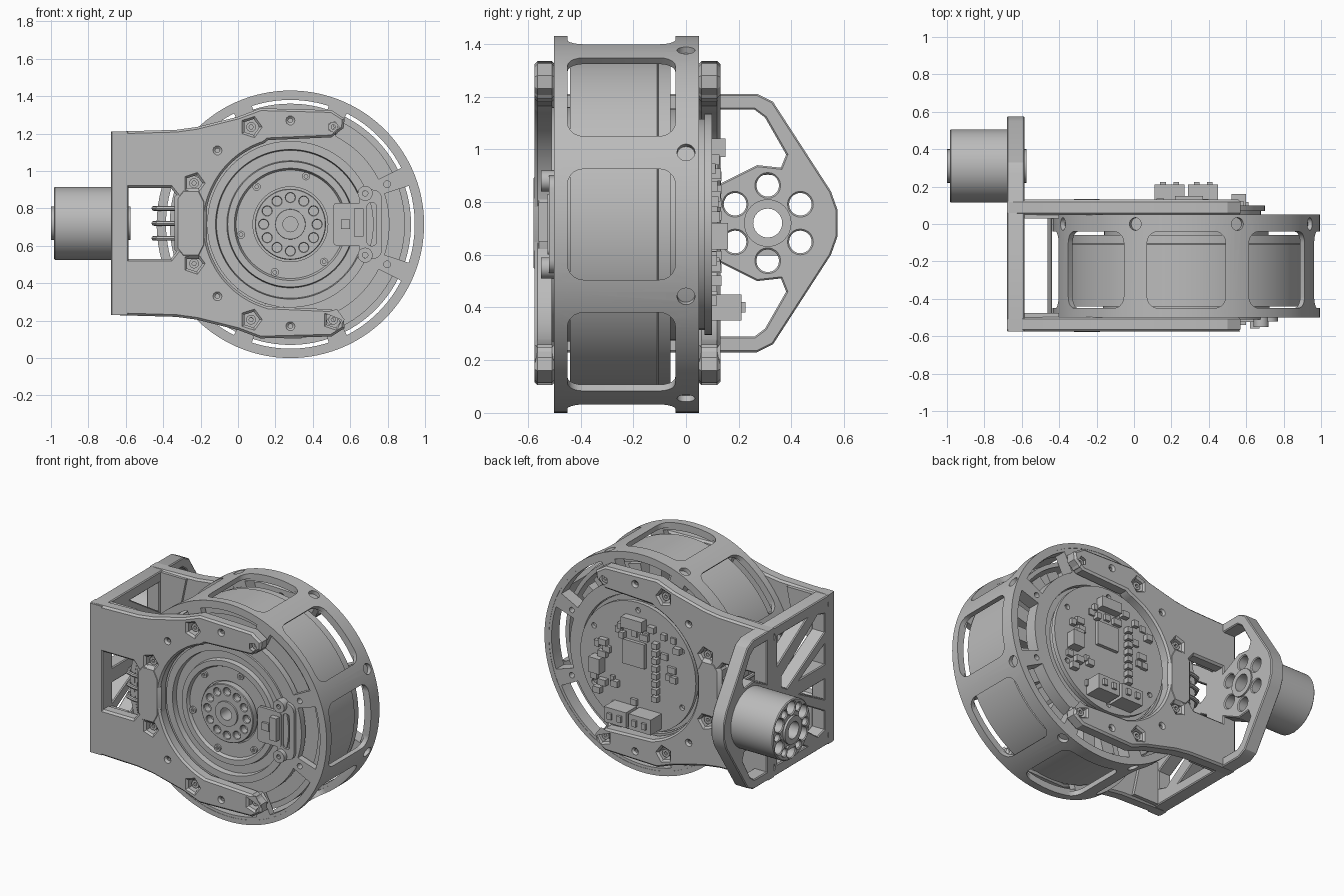
import bpy, bmesh, math, random
from math import sin, cos, pi, radians
from mathutils import Matrix, Vector

if "Cube" in bpy.data.objects:
    bpy.data.objects.remove(bpy.data.objects["Cube"], do_unlink=True)

random.seed(4)
CX, CZ = 0.28, 0.715          # motor axis, parallel to y
grey = bpy.data.materials.new("metal grey")
grey.diffuse_color = (0.5, 0.5, 0.5, 1)
grey.use_nodes = True
grey.node_tree.nodes["Principled BSDF"].inputs["Base Color"].default_value = (0.5, 0.5, 0.5, 1)
AXES = {"y": Matrix(((1, 0, 0), (0, 0, -1), (0, 1, 0))),
        "x": Matrix(((0, 0, 1), (1, 0, 0), (0, 1, 0)))}


def finish(name, mesh):
    bm = bmesh.new()
    bm.from_mesh(mesh)
    bmesh.ops.remove_doubles(bm, verts=bm.verts, dist=1e-5)
    bmesh.ops.recalc_face_normals(bm, faces=bm.faces)
    bm.to_mesh(mesh)
    bm.free()
    mesh.name = name
    mesh.materials.clear()
    mesh.materials.append(grey)
    ob = bpy.data.objects.new(name, mesh)
    bpy.context.collection.objects.link(ob)
    return ob


def plate(name, loops, axis, a, b, chamfer=0.0):
    """Flat outline with holes, extruded from a to b along an axis."""
    cu = bpy.data.curves.new(name, "CURVE")
    cu.dimensions, cu.fill_mode = "2D", "BOTH"
    cu.extrude = (b - a) / 2 - chamfer
    cu.bevel_depth, cu.bevel_resolution, cu.offset = chamfer, 0, -chamfer
    for i, pts in enumerate(loops):
        area = sum(p[0] * q[1] - q[0] * p[1] for p, q in zip(pts, pts[1:] + pts[:1]))
        if (area > 0) != (i == 0):
            pts = pts[::-1]
        sp = cu.splines.new("POLY")
        sp.points.add(len(pts) - 1)
        for p, co in zip(sp.points, pts):
            p.co = (co[0], co[1], 0, 1)
        sp.use_cyclic_u = True
    tmp = bpy.data.objects.new(name, cu)
    bpy.context.collection.objects.link(tmp)
    dg = bpy.context.evaluated_depsgraph_get()
    mesh = bpy.data.meshes.new_from_object(tmp.evaluated_get(dg))
    bpy.data.objects.remove(tmp)
    m = AXES[axis].to_4x4()
    shift = Vector((0, (a + b) / 2, 0)) if axis == "y" else Vector(((a + b) / 2, 0, 0))
    mesh.transform(Matrix.Translation(shift) @ m)
    return finish(name, mesh)


def lathe(name, profile, steps=96):
    """Closed (radius, y) profile spun round the motor axis."""
    bm = bmesh.new()
    vs = [bm.verts.new((CX + r, y, CZ)) for r, y in profile]
    es = [bm.edges.new((v, w)) for v, w in zip(vs, vs[1:] + vs[:1])]
    bmesh.ops.spin(bm, geom=vs + es, cent=(CX, 0, CZ), axis=(0, 1, 0), angle=2 * pi, steps=steps)
    mesh = bpy.data.meshes.new(name)
    bm.to_mesh(mesh)
    bm.free()
    return finish(name, mesh)


def box(name, x, y, z):
    return plate(name, [[(x[0], z[0]), (x[1], z[0]), (x[1], z[1]), (x[0], z[1])]], "y", y[0], y[1])


def circle(x, y, r, n=24):
    return [(x + r * cos(2 * pi * i / n), y + r * sin(2 * pi * i / n)) for i in range(n)]


def ring_of(x, y, radius, r, n, phase=0.0, sides=16):
    return [circle(*p, r, sides) for p in circles_at(x, y, radius, n, phase)]


def circles_at(x, y, radius, n, phase=0.0):
    return [(x + radius * cos(2 * pi * (i + phase) / n), y + radius * sin(2 * pi * (i + phase) / n))
            for i in range(n)]


def arc(r, a0, a1, n=12):
    return [(CX + r * cos(radians(a0 + (a1 - a0) * i / n)), CZ + r * sin(radians(a0 + (a1 - a0) * i / n)))
            for i in range(n + 1)]


def slot(r0, r1, mid, half):
    return arc(r0, mid - half, mid + half) + arc(r1, mid + half, mid - half)


def rounded(x0, x1, y0, y1, r):
    pts = []
    for i, (x, y) in enumerate([(x1 - r, y1 - r), (x0 + r, y1 - r), (x0 + r, y0 + r), (x1 - r, y0 + r)]):
        pts += [(x + r * cos(pi / 2 * (i + k / 5)), y + r * sin(pi / 2 * (i + k / 5))) for k in range(6)]
    return pts


def flip(pts, mid):
    return [(x, 2 * mid - z) for x, z in pts][::-1]


def cut(target, cutter):
    mod = target.modifiers.new("cut", "BOOLEAN")
    mod.object, mod.solver = cutter, "EXACT"
    bpy.context.view_layer.objects.active = target
    bpy.ops.object.modifier_apply(modifier=mod.name)
    bpy.data.objects.remove(cutter)


# Motor cage: tube with eight rounded windows and screw holes between them
cage = lathe("motor_cage", [(0.683, -0.5), (0.715, -0.5), (0.715, 0.05), (0.683, 0.05)], 120)
for k in range(8):
    window = plate("window_cutter", [rounded(-0.45, -0.04, -0.21, 0.21, 0.06)], "x", 0.6, 0.8)
    hole = plate("hole_cutter", [circle(0, 0, 0.034)], "x", 0.6, 0.8)
    for cutter, turn in ((window, k), (hole, k + 0.5)):
        cutter.data.transform(Matrix.Translation((CX, 0, CZ)) @ Matrix.Rotation(turn * pi / 4, 4, "Y"))
        cut(cage, cutter)

# End plates with arc slots
for name, y0, y1 in (("front_end_plate", -0.498, -0.455), ("back_end_plate", -0.035, 0.048)):
    slots = [slot(0.53, 0.665, 45 * k, 18) for k in range(8)]
    screws = ring_of(CX, CZ, 0.56, 0.018, 8, 0.5)
    plate(name, [circle(CX, CZ, 0.69, 96), circle(CX, CZ, 0.445, 64)] + slots + screws, "y", y0, y1)

# Rotor bell, coils and core
lathe("rotor_bell", [(0.61, -0.44), (0.645, -0.44), (0.645, -0.11), (0.637, -0.105),
                     (0.637, -0.058), (0.61, -0.058)])
lathe("rotor_floor", [(0.05, -0.43), (0.615, -0.43), (0.615, -0.36), (0.05, -0.36)])
lathe("stator_core", [(0.05, -0.37), (0.44, -0.37), (0.44, 0.03), (0.05, 0.03)], 64)
for k in range(24):
    coil = box("coil", (0.43, 0.59), (-0.33, -0.08), (-0.045, 0.045))
    coil.data.transform(Matrix.Translation((CX, 0, CZ)) @ Matrix.Rotation(k * pi / 12, 4, "Y"))

# Stepped output hub
lathe("hub_rings", [(0.04, -0.42), (0.04, -0.47), (0.2, -0.47), (0.2, -0.485), (0.29, -0.485),
                    (0.3, -0.505), (0.335, -0.505), (0.34, -0.475), (0.395, -0.475),
                    (0.4, -0.51), (0.445, -0.51), (0.445, -0.42)])
plate("hub_face", [circle(CX, CZ, 0.19, 64), circle(CX, CZ, 0.045)] + ring_of(CX, CZ, 0.143, 0.024, 12),
      "y", -0.515, -0.46, 0.004)
lathe("hub_collar", [(0.04, -0.47), (0.04, -0.525), (0.08, -0.525), (0.085, -0.47)], 40)
for x, z in circles_at(CX, CZ, 0.27, 6, 0.2):
    plate("hub_screw", [circle(x, z, 0.022, 12), circle(x, z, 0.01, 6)], "y", -0.498, -0.48)

# Side arms: matching front and back plates with pockets for screws
MID = 0.72
upper = [(-0.68, 1.21), (-0.33, 1.22), (-0.22, 1.235), (0.0, 1.29), (0.12, 1.335), (0.5, 1.325),
         (0.57, 1.28), (0.565, 1.23), (0.5, 1.18), (0.16, 1.165)]
outline = upper + arc(0.455, 108, 252, 40) + flip(upper, MID)
pocket_spots = [(0.07, 1.235), (0.51, 1.235), (-0.235, 0.935)]
tiny_spots = [(-0.11, 1.11), (0.28, 1.27)]
pocket_spots += flip(pocket_spots, MID)
tiny_spots += flip(tiny_spots, MID)
opening = [(-0.585, 0.53), (-0.36, 0.53), (-0.32, 0.58), (-0.32, 0.86), (-0.36, 0.91), (-0.585, 0.91)]
holes = [opening] + [circle(x, z, 0.045, 5) for x, z in pocket_spots]
holes += [circle(x, z, 0.012, 10) for x, z in tiny_spots]
block = [(-0.34, 0.58), (-0.3, 0.53), (-0.2, 0.53), (-0.165, 0.6), (-0.165, 0.84), (-0.2, 0.91),
         (-0.3, 0.91), (-0.34, 0.86)]
for side, y0, y1 in (("front", -0.575, -0.497), ("back", 0.047, 0.13)):
    plate(side + "_arm", [outline] + holes, "y", y0, y1, 0.012)
    plate(side + "_wire_block", [block], "y", y0 - 0.003, y1 + 0.003, 0.02)
    for x, z in pocket_spots:
        plate(side + "_screw", [circle(x, z, 0.026, 16), circle(x, z, 0.012, 6)], "y", y0 + 0.03, y1 - 0.02)
# Thicker arm roots beside the mounting wall
root = [(-0.6, 1.205), (-0.4, 1.205), (-0.46, 0.92), (-0.6, 0.92)]
for pts in (root, flip(root, MID)):
    plate("front_arm_root", [pts], "y", -0.56, -0.475)
    plate("back_arm_root", [pts], "y", 0.03, 0.12)

# Mounting wall with truss cut-outs and a bolt circle
half = [(-0.575, 1.21), (0.27, 1.21), (0.33, 1.18), (0.55, 0.84), (0.575, 0.77)]
truss = [[(0.13, 1.15), (0.26, 1.15), (0.3, 1.12), (0.38, 0.98), (0.36, 0.93), (0.27, 0.94), (0.13, 0.87)],
         [(-0.47, 1.1), (-0.47, 0.98), (-0.08, 0.76), (-0.03, 0.79), (-0.03, 0.86), (-0.4, 1.12)],
         [(-0.28, 1.14), (0.02, 1.14), (0.02, 0.95)],
         [(-0.47, 0.9), (-0.47, 0.77), (-0.22, 0.77)]]
truss += [flip(t, MID) for t in truss]
bolts = ring_of(0.31, MID, 0.143, 0.043, 6, 0.5, 20)
corner_holes = [circle(y, z, 0.022, 12) for y in (-0.53, 0.07) for z in (0.29, 1.15)]
plate("mounting_wall", [half + flip(half, MID), circle(0.31, MID, 0.055)] + bolts + truss + corner_holes,
      "x", -0.68, -0.585, 0.006)

# Output shaft drum behind the wall
small = ring_of(0.31, MID, 0.143, 0.026, 6, 0, 14)
plate("shaft_drum", [circle(0.31, MID, 0.195, 64), circle(0.31, MID, 0.055)] + bolts + small,
      "x", -0.985, -0.67, 0.006)
for name, x0, x1 in (("drum_collar", -1.0, -0.97), ("wall_collar", -0.6, -0.575)):
    plate(name, [circle(0.31, MID, 0.09, 32), circle(0.31, MID, 0.055)], "x", x0, x1)

# Three phase wires looping past the cage
for z in (0.64, 0.72, 0.80):
    cu = bpy.data.curves.new("phase_wire", "CURVE")
    cu.dimensions, cu.bevel_depth, cu.bevel_resolution = "3D", 0.013, 2
    path = [(-0.2, 0.09), (-0.38, 0.09), (-0.43, 0.075), (-0.45, 0.03), (-0.45, -0.48),
            (-0.43, -0.525), (-0.38, -0.54), (-0.2, -0.54)]
    sp = cu.splines.new("POLY")
    sp.points.add(len(path) - 1)
    for p, (x, y) in zip(sp.points, path):
        p.co = (x, y, z, 1)
    wire = bpy.data.objects.new("phase_wire", cu)
    bpy.context.collection.objects.link(wire)
    dg = bpy.context.evaluated_depsgraph_get()
    mesh = bpy.data.meshes.new_from_object(wire.evaluated_get(dg))
    bpy.data.objects.remove(wire)
    finish("phase_wire", mesh)

# Encoder board on the front
plate("encoder_board", [rounded(0.51, 0.68, 0.6, 0.83, 0.02)], "y", -0.525, -0.505)
box("encoder_socket", (0.62, 0.67), (-0.56, -0.52), (0.65, 0.8))
box("encoder_chip", (0.55, 0.6), (-0.54, -0.52), (0.69, 0.74))
for z in (0.55, 0.88):
    plate("encoder_boss", [circle(0.68, z, 0.04), circle(0.68, z, 0.015, 10)], "y", -0.55, -0.49)
plate("encoder_bridge", [rounded(0.65, 0.77, 0.53, 0.9, 0.05), rounded(0.69, 0.74, 0.6, 0.83, 0.02)],
      "y", -0.52, -0.49)

# Controller board on the back with sockets, chips and pins
plate("controller_board", [circle(CX, CZ, 0.42, 64)] + ring_of(CX, CZ, 0.37, 0.018, 6, 0.5, 12),
      "y", 0.07, 0.098)
lathe("board_spacer", [(0.3, 0.02), (0.4, 0.02), (0.4, 0.075), (0.3, 0.075)], 48)
for x in (0.11, 0.29):
    box("power_socket", (x, x + 0.16), (0.09, 0.21), (0.35, 0.45))
    for k in range(2):
        box("socket_pin", (x + 0.03 + 0.07 * k, x + 0.06 + 0.07 * k), (0.2, 0.225), (0.38, 0.42))
box("main_chip", (0.22, 0.38), (0.09, 0.12), (0.72, 0.88))
box("signal_socket", (0.22, 0.37), (0.09, 0.15), (0.97, 1.04))
box("side_socket", (0.52, 0.6), (0.09, 0.16), (0.62, 0.72))
for k in range(8):
    box("pin", (0.12, 0.16), (0.09, 0.135), (0.53 + 0.05 * k, 0.565 + 0.05 * k))
for k in range(26):
    a, r = random.uniform(0, 2 * pi), random.uniform(0.2, 0.36)
    x, z, w = CX + r * cos(a), CZ + r * sin(a), random.uniform(0.012, 0.03)
    box("component", (x - w, x + w), (0.09, random.uniform(0.11, 0.135)), (z - 0.02, z + 0.02))

# Smooth round surfaces, keep hard edges
bpy.ops.object.select_all(action="DESELECT")
for ob in bpy.context.collection.objects:
    if ob.type == "MESH":
        ob.select_set(True)
        bpy.context.view_layer.objects.active = ob
bpy.ops.object.shade_smooth_by_angle(angle=radians(30))
